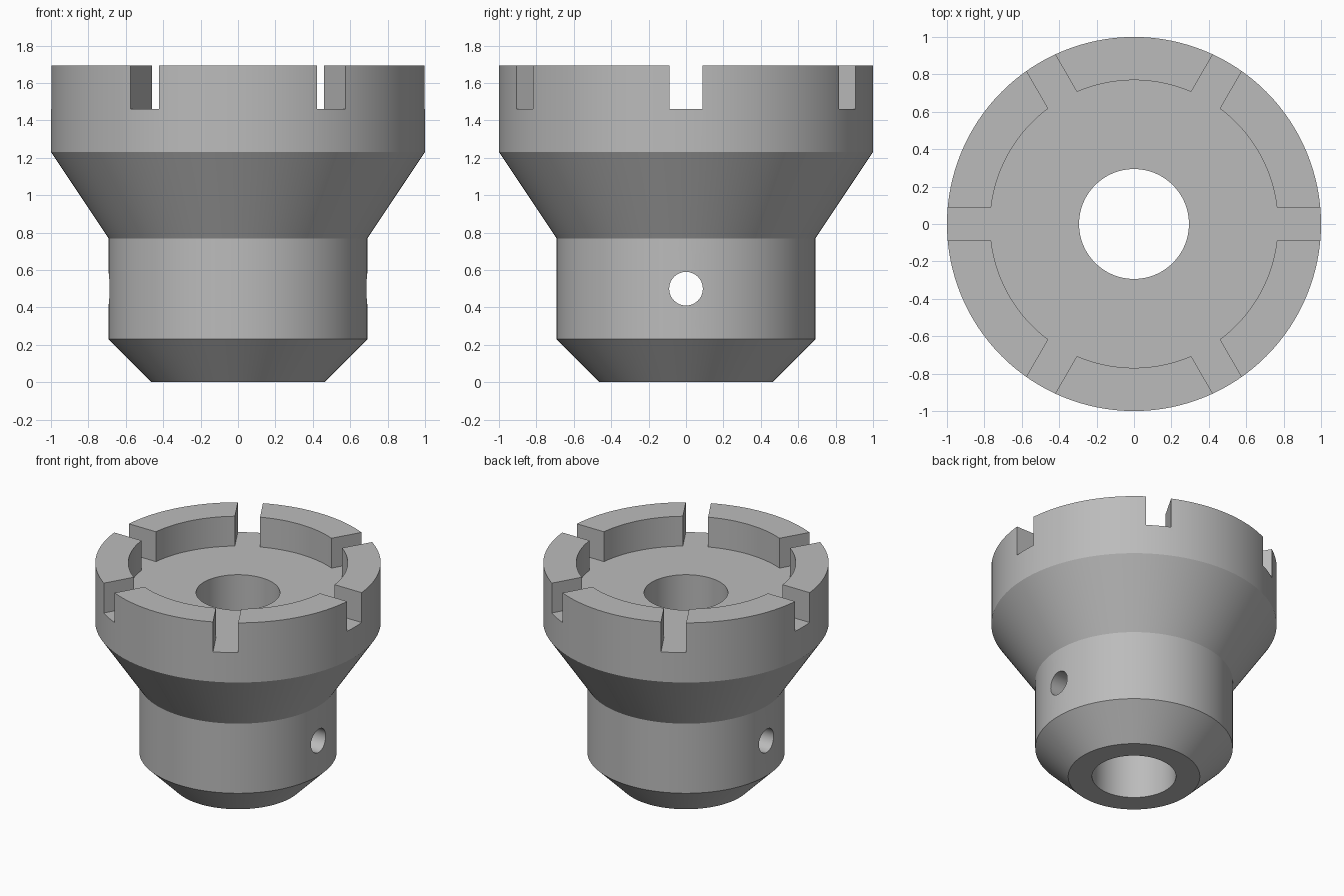
import bpy, bmesh, math
from mathutils import Matrix

U = 1 / 13          # design unit
SEGMENTS = 128

if "Cube" in bpy.data.objects:
    bpy.data.objects.remove(bpy.data.objects["Cube"], do_unlink=True)

grey = bpy.data.materials.new("plain grey")
grey.use_nodes = True
colour = (0.5, 0.5, 0.5, 1)
grey.diffuse_color = colour
grey.node_tree.nodes["Principled BSDF"].inputs["Base Color"].default_value = colour


def add_object(name, bm):
    bmesh.ops.recalc_face_normals(bm, faces=bm.faces)
    mesh = bpy.data.meshes.new(name)
    bm.to_mesh(mesh)
    bm.free()
    mesh.materials.append(grey)
    obj = bpy.data.objects.new(name, mesh)
    bpy.context.collection.objects.link(obj)
    return obj


# Turned body: closed (radius, height) profile revolved around z
profile = [(6, 0), (9, 3), (9, 10), (13, 16), (13, 22),
           (10, 22), (10, 19), (3.82, 19), (3.82, 0)]
bm = bmesh.new()
rings = []
for i in range(SEGMENTS):
    a = 2 * math.pi * i / SEGMENTS
    rings.append([bm.verts.new((r * U * math.cos(a), r * U * math.sin(a), z * U))
                  for r, z in profile])
for i, ring in enumerate(rings):
    following = rings[(i + 1) % SEGMENTS]
    for j in range(len(profile)):
        k = (j + 1) % len(profile)
        bm.faces.new((ring[j], following[j], following[k], ring[k]))
body = add_object("castellated_collar", bm)

# Six radial slots through the raised rim, level with the recess floor
cutters = []
for i in range(6):
    bm = bmesh.new()
    bmesh.ops.create_cube(bm, size=1, matrix=Matrix.Rotation(math.radians(60 * i), 4, "Z")
                          @ Matrix.Translation((11.5 * U, 0, 21 * U))
                          @ Matrix.Diagonal((5 * U, 2.3 * U, 4 * U, 1)))
    cutters.append(add_object(f"slot_cutter_{i + 1}", bm))

# Cross pin hole through both sides of the neck
bm = bmesh.new()
bmesh.ops.create_cone(bm, cap_ends=True, segments=48, radius1=1.17 * U, radius2=1.17 * U,
                      depth=24 * U, matrix=Matrix.Translation((0, 0, 6.5 * U))
                      @ Matrix.Rotation(math.pi / 2, 4, "Y"))
cutters.append(add_object("pin_hole_cutter", bm))

bpy.context.view_layer.objects.active = body
body.select_set(True)
for cutter in cutters:
    cut = body.modifiers.new(cutter.name, "BOOLEAN")
    cut.operation = "DIFFERENCE"
    cut.solver = "EXACT"
    cut.object = cutter
    bpy.ops.object.modifier_apply(modifier=cut.name)
    bpy.data.objects.remove(cutter, do_unlink=True)

# Smooth round walls, crisp machined edges
bpy.ops.object.shade_smooth_by_angle(angle=math.radians(25))
